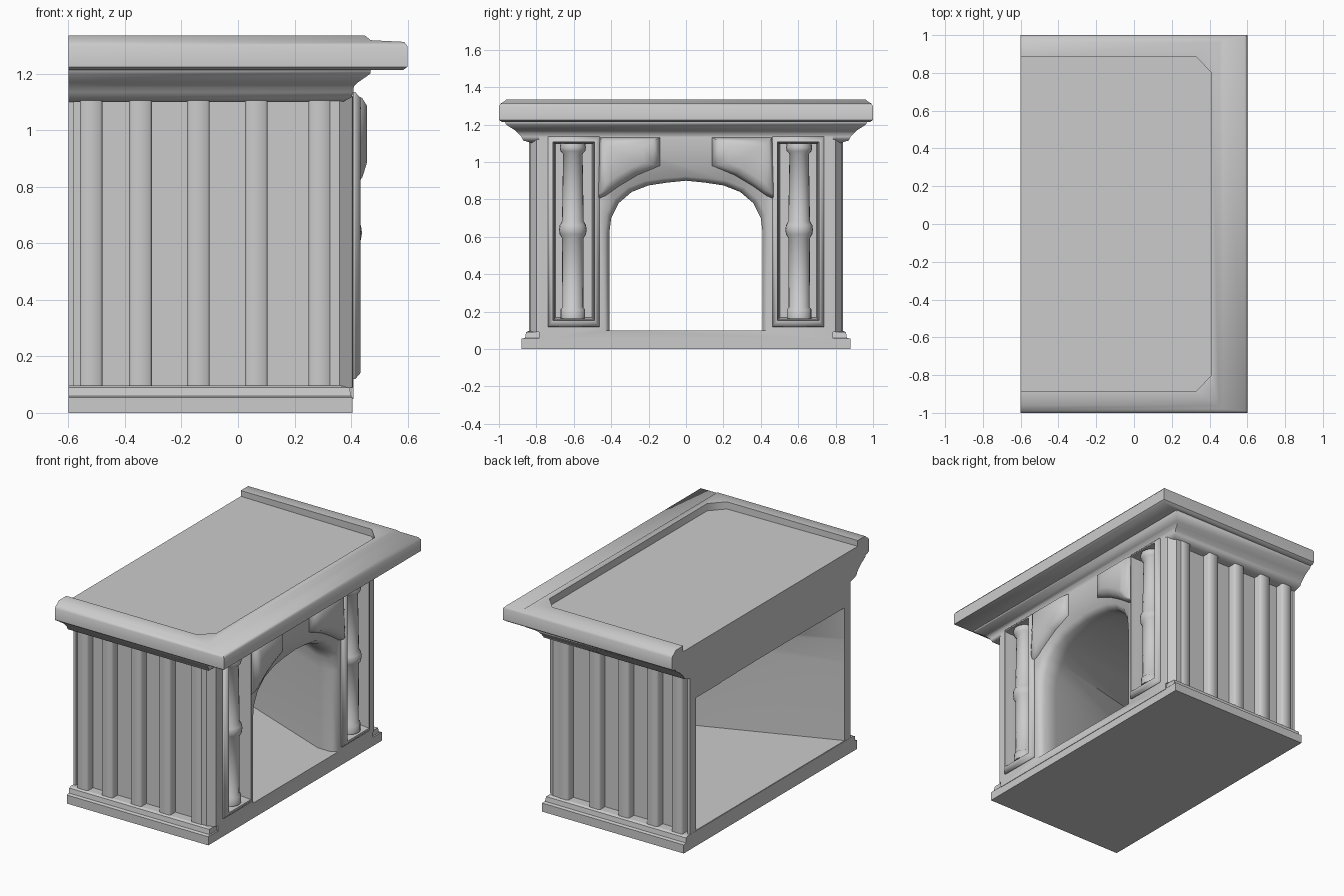
import bpy, bmesh, math

if "Cube" in bpy.data.objects:
    bpy.data.objects.remove(bpy.data.objects["Cube"])


def make(name, rings):
    """Skin a list of equal-length point rings into a closed solid."""
    bm = bmesh.new()
    vs = [[bm.verts.new(p) for p in r] for r in rings]
    n = len(vs[0])
    for a, b in zip(vs, vs[1:]):
        for i in range(n):
            j = (i + 1) % n
            bm.faces.new((a[i], a[j], b[j], b[i]))
    bm.faces.new(vs[0][::-1])
    bm.faces.new(vs[-1])
    bmesh.ops.recalc_face_normals(bm, faces=bm.faces)
    me = bpy.data.meshes.new(name)
    bm.to_mesh(me)
    bm.free()
    ob = bpy.data.objects.new(name, me)
    bpy.context.collection.objects.link(ob)
    return ob


def rect(x0, x1, y0, y1, z):
    return [(x0, y0, z), (x1, y0, z), (x1, y1, z), (x0, y1, z)]


def box(name, x0, x1, y0, y1, z0, z1):
    return make(name, [rect(x0, x1, y0, y1, z0), rect(x0, x1, y0, y1, z1)])


def moulding(name, profile):
    """Stack of rectangles flush with the back plane: (z, front x, half width)."""
    return make(name, [rect(-0.6, x, -y, y, z) for z, x, y in profile])


def activate(ob):
    bpy.ops.object.select_all(action='DESELECT')
    ob.select_set(True)
    bpy.context.view_layer.objects.active = ob


def combine(ob, other, op='DIFFERENCE'):
    other.hide_render = True
    m = ob.modifiers.new("bool", 'BOOLEAN')
    m.operation, m.object, m.solver = op, other, 'EXACT'
    activate(ob)
    bpy.ops.object.modifier_apply(modifier=m.name)
    bpy.data.objects.remove(other)


def smooth(ob, deg=35):
    activate(ob)
    bpy.ops.object.shade_smooth_by_angle(angle=math.radians(deg))


# Plinth
moulding("plinth", [(0, .405, .88), (.055, .405, .88), (.06, .40, .86),
                    (.09, .395, .855), (.097, .36, .84)])

# Surround body with splayed firebox
body = box("surround", -.598, .408, -.785, .785, .05, 1.15)
arch = [(.41, .1), (.41, .62), (.40, .7), (.36, .78), (.29, .84), (.2, .875), (.1, .89), (0, .9)]
back = [(.775, .1), (.775, .6), (.775, .75), (.775, .96), (.5, .96), (.35, .96), (.17, .96), (0, .96)]


def opening(x, half, grow=0.0):
    pts = [(y + (grow if y > .05 else 0), z + (grow if z > .65 else 0)) for y, z in half]
    return [(x, y, z) for y, z in pts] + [(x, -y, z) for y, z in pts[-2::-1]]


combine(body, make("firebox_cutter", [opening(.5, arch, .06), opening(.42, arch, .03), opening(.37, arch),
                                      opening(.28, arch), opening(-.65, back)]))


def panel(name, cy, layers):
    """Layered upright rectangle: (x, half width, bottom z, top z)."""
    return make(name, [[(x, cy - w, z0), (x, cy + w, z0), (x, cy + w, z1), (x, cy - w, z1)]
                       for x, w, z0, z1 in layers])


# Raised niche frames and sunken niches
for s in (-1, 1):
    combine(body, panel("niche_frame", s * .6, [(.38, .14, .115, 1.14), (.415, .137, .12, 1.135),
                                                (.434, .118, .142, 1.115)]), 'UNION')
    combine(body, panel("niche_cutter", s * .6, [(.5, .112, .15, 1.108), (.425, .11, .153, 1.107),
                                                 (.40, .104, .16, 1.1), (.30, .098, .168, 1.095)]))
smooth(body, 60)

# Turned columns in the niches
col = [(.0, .066), (.05, .066), (.06, .056), (.43, .058), (.45, .07), (.475, .074), (.5, .07),
       (.52, .058), (.88, .052), (.895, .066), (.915, .07), (.935, .066)]
for s in (-1, 1):
    rings = [[(.365 + r * math.cos(a * math.tau / 20), s * .605 + r * math.sin(a * math.tau / 20), .163 + z)
              for a in range(20)] for z, r in col]
    smooth(make("column", rings), 50)

# Softly raised spandrels over the arch
spandrel = [(.14, 1.13), (.46, 1.13), (.475, .8), (.43, .82), (.36, .87), (.26, .93), (.14, .98)]
for s in (-1, 1):
    rings = [[(x, s * (.36 + (y - .36) * k), 1.02 + (z - 1.02) * k) for y, z in spandrel]
             for x, k in ((.39, 1.0), (.41, 1.0), (.44, .85), (.457, .6))]
    smooth(make("spandrel", rings), 60)

# Side ribs and corner posts
for s in (-1, 1):
    for cx in (-.52, -.345, -.14, .065, .29):
        sec = [(-.04, .77), (-.04, .83), (-.032, .84), (.032, .84), (.04, .83), (.04, .77)]
        smooth(make("side_rib", [[(cx + x, s * y, z) for x, y in sec] for z in (.09, 1.105)]), 60)
    post = [(.325, .775), (.325, .835), (.36, .835), (.405, .80), (.407, .775)]
    make("corner_post", [[(x, s * y, z) for x, y in post] for z in (.09, 1.12)])
    y0, y1 = sorted((s * .778, s * .815))
    box("back_strip", -.599, -.58, y0, y1, .09, 1.11)

# Cornice and mantel shelf with a shallow sunken top open to the back
shelf = moulding("mantel_shelf", [
    (1.1, .37, .82), (1.115, .40, .87), (1.135, .408, .88), (1.155, .41, .9), (1.17, .425, .915),
    (1.2, .468, .962), (1.213, .47, .967), (1.214, .585, .985), (1.225, .6, 1.0), (1.298, .6, 1.0),
    (1.313, .588, .99), (1.319, .47, .978), (1.335, .45, .96)])
plan = [(-.7, -.885), (.33, -.885), (.41, -.80), (.41, .80), (.33, .885), (-.7, .885)]
combine(shelf, make("top_cutter", [[(x, y, 1.292 - .01 * x) for x, y in plan], [(x, y, 1.5) for x, y in plan]]))
smooth(shelf, 50)
